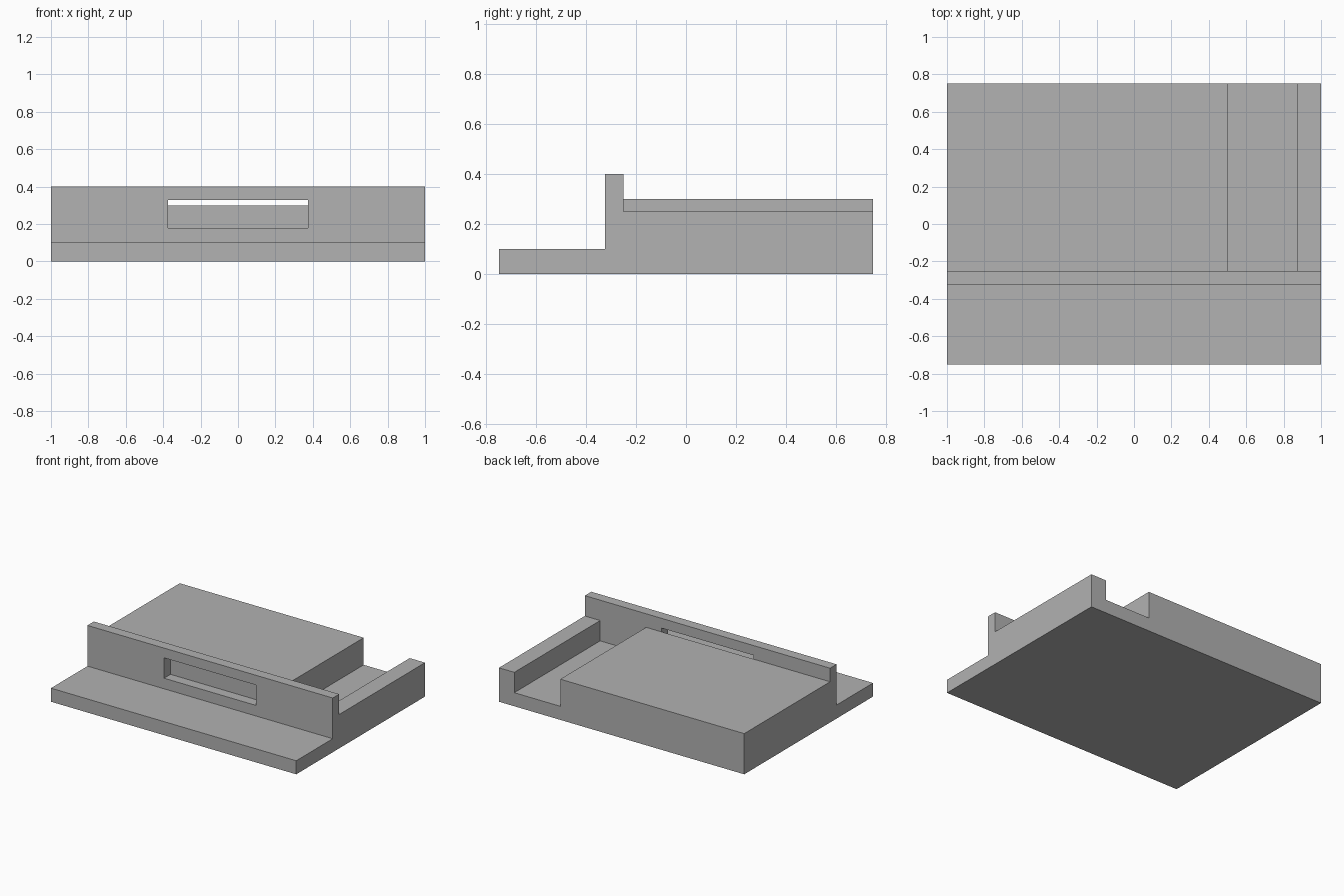
import bpy
import bmesh
import math

cube = bpy.data.objects.get("Cube")
if cube:
    bpy.data.objects.remove(cube, do_unlink=True)

grey = bpy.data.materials.new("plain_grey")
grey.use_nodes = True
colour = (0.445, 0.445, 0.445, 1)
grey.diffuse_color = colour
grey.node_tree.nodes["Principled BSDF"].inputs["Base Color"].default_value = colour


def box(name, x, y, z):
    """Box from (low, high) ranges along each axis."""
    bm = bmesh.new()
    bmesh.ops.create_cube(bm, size=1)
    for v in bm.verts:
        v.co = [r[0] if c < 0 else r[1] for c, r in zip(v.co, (x, y, z))]
    mesh = bpy.data.meshes.new(name)
    bm.to_mesh(mesh)
    bm.free()
    mesh.materials.append(grey)
    obj = bpy.data.objects.new(name, mesh)
    bpy.context.collection.objects.link(obj)
    return obj


def cut(target, name, x, y, z):
    """Carve a box out of the target."""
    cutter = box(name, x, y, z)
    cutter.hide_render = True
    mod = target.modifiers.new(name, 'BOOLEAN')
    mod.operation = 'DIFFERENCE'
    mod.solver = 'EXACT'
    mod.object = cutter
    bpy.context.view_layer.objects.active = target
    bpy.ops.object.modifier_apply(modifier=name)
    bpy.data.objects.remove(cutter, do_unlink=True)


FLOOR, RAIL, DECK, WALL = 0.1, 0.25, 0.3, 0.4
WALL_FRONT, WALL_BACK = -0.325, -0.25
OUT = 1.2

# Solid block, carved down to each level
body = box("stepped_body", (-1, 1), (-0.75, 0.75), (0, WALL))
cut(body, "front_ledge", (-OUT, OUT), (-OUT, WALL_FRONT), (FLOOR, OUT))
cut(body, "rear_deck", (-OUT, OUT), (WALL_BACK, OUT), (DECK, OUT))
cut(body, "side_rail_top", (0.7, OUT), (WALL_BACK, OUT), (RAIL, OUT))
cut(body, "side_channel", (0.5, 0.875), (WALL_BACK, OUT), (FLOOR, OUT))

# Slot through the upright wall, backed by the deck
cut(body, "wall_slot", (-0.375, 0.375), (-OUT, WALL_BACK), (0.178, 0.328))

# Merge coplanar faces
bm = bmesh.new()
bm.from_mesh(body.data)
bmesh.ops.remove_doubles(bm, verts=bm.verts, dist=0.0001)
bmesh.ops.dissolve_limit(bm, angle_limit=math.radians(1),
                         verts=bm.verts, edges=bm.edges)
bmesh.ops.recalc_face_normals(bm, faces=bm.faces)
bm.to_mesh(body.data)
bm.free()
